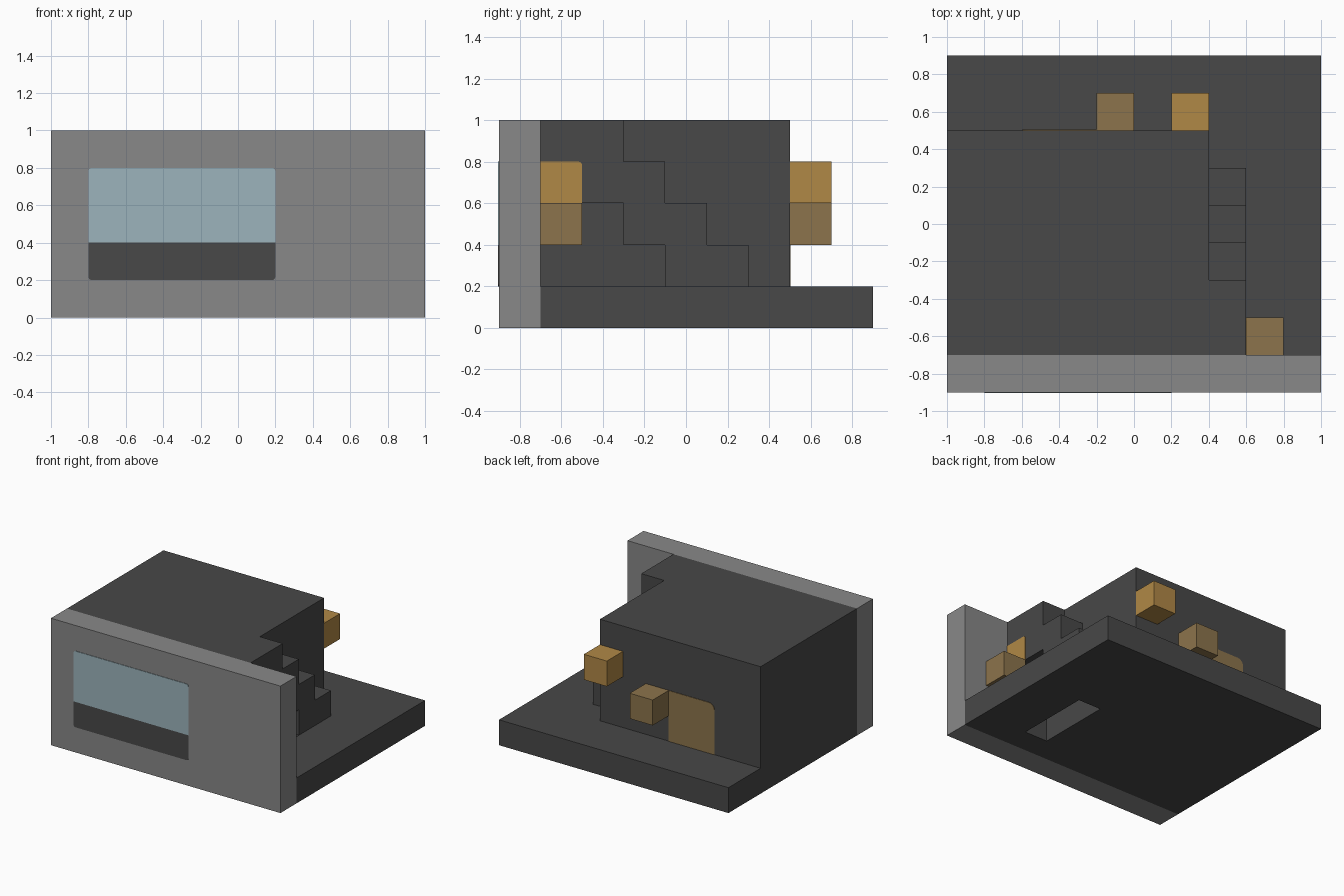
import bpy
import bmesh
from math import cos, sin, pi
from mathutils import Vector

old = bpy.data.objects.get("Cube")
if old:
    bpy.data.objects.remove(old, do_unlink=True)


def material(name, r, g, b):
    m = bpy.data.materials.new(name)
    m.use_nodes = True
    m.diffuse_color = (r, g, b, 1)
    m.node_tree.nodes["Principled BSDF"].inputs["Base Color"].default_value = (r, g, b, 1)
    return m


DARK = material("dark grey", 0.065, 0.065, 0.065)
GREY = material("mid grey", 0.246, 0.246, 0.246)
AMBER = material("amber", 0.434, 0.246, 0.061)
BROWN = material("dull brown", 0.262, 0.174, 0.072)
GLASS = material("pale blue", 0.332, 0.456, 0.503)


def prism(name, outline, axis, lo, hi, mat):
    """Extrude a 2D outline along an axis; the outline uses the other two axes in order."""
    bm = bmesh.new()

    def place(u, v):
        co = [u, v]
        co.insert(axis, lo)
        return bm.verts.new(co)

    face = bm.faces.new([place(u, v) for u, v in outline])
    grown = bmesh.ops.extrude_face_region(bm, geom=[face])["geom"]
    shift = Vector((0, 0, 0))
    shift[axis] = hi - lo
    bmesh.ops.translate(bm, vec=shift, verts=[g for g in grown if isinstance(g, bmesh.types.BMVert)])
    bmesh.ops.recalc_face_normals(bm, faces=bm.faces)
    mesh = bpy.data.meshes.new(name)
    bm.to_mesh(mesh)
    bm.free()
    mesh.materials.append(mat)
    ob = bpy.data.objects.new(name, mesh)
    bpy.context.collection.objects.link(ob)
    return ob


def rect(u0, u1, v0, v1, radii=(0, 0, 0, 0)):
    """Rectangle outline with a radius per corner, counter-clockwise from the low corner."""
    corners = [(u0, v0, 1, 1), (u1, v0, -1, 1), (u1, v1, -1, -1), (u0, v1, 1, -1)]
    pts = []
    for i, ((u, v, su, sv), r) in enumerate(zip(corners, radii)):
        if not r:
            pts.append((u, v))
            continue
        for k in range(6):
            a = pi + (i + k / 5) * pi / 2
            pts.append((u + su * r + r * cos(a), v + sv * r + r * sin(a)))
    return pts


def box(name, x, y, z, mat):
    return prism(name, rect(*x, *y), 2, *z, mat)


# Ground slab with an opening below the stairs
slab = box("ground_slab", (-1, 1), (-0.7, 0.9), (0, 0.2), DARK)
cutter = box("stair_opening_cutter", (0.4, 0.6), (-0.5, 0.1), (-0.1, 0.3), DARK)
cutter.hide_render = True
cut = slab.modifiers.new("stair_opening", "BOOLEAN")
cut.operation = "DIFFERENCE"
cut.solver = "EXACT"
cut.object = cutter
bpy.context.view_layer.objects.active = slab
bpy.ops.object.modifier_apply(modifier=cut.name)
bpy.data.objects.remove(cutter, do_unlink=True)

# Main volume and front wall
box("main_block", (-1, 0.4), (-0.7, 0.5), (0.2, 1), DARK)
box("front_wall", (-1, 1), (-0.9, -0.7), (0, 1), GREY)

# Side stairs, stepped above and below
stairs = [(-0.7, 1)]
for i in range(4):
    y = -0.3 + 0.2 * i
    stairs += [(y, 1 - 0.2 * i), (y, 0.8 - 0.2 * i)]
stairs += [(-0.1, 0.2), (-0.1, 0.4), (-0.3, 0.4), (-0.3, 0.6), (-0.7, 0.6)]
prism("stairs", stairs, 0, 0.4, 0.6, DARK)

# Projecting cubes
for name, x, y, z, mat in (
    ("back_upper_cube", 0.2, 0.5, 0.6, AMBER),
    ("back_lower_cube", -0.2, 0.5, 0.4, BROWN),
    ("side_cube", 0.6, -0.7, 0.4, BROWN),
):
    box(name, (x, x + 0.2), (y, y + 0.2), (z, z + 0.2), mat)

# Thin plates: front window, back door, side panel
T = 0.004
R = 0.018
prism("window_glass", rect(-0.8, 0.2, 0.4, 0.8, (0, 0, R, R)), 1, -0.9 - T, -0.9, GLASS)
prism("window_lower_panel", rect(-0.8, 0.2, 0.2, 0.4, (R, R, 0, 0)), 1, -0.9 - T, -0.9, DARK)
prism("back_door", rect(-0.6, -0.2, 0.2, 0.6, (0, 0, 0, 0.05)), 1, 0.5, 0.5 + T, BROWN)
prism("side_panel", rect(-0.7, -0.5, 0.6, 0.8, (0, 0, R, 0)), 0, 0.6, 0.6 + T, AMBER)
